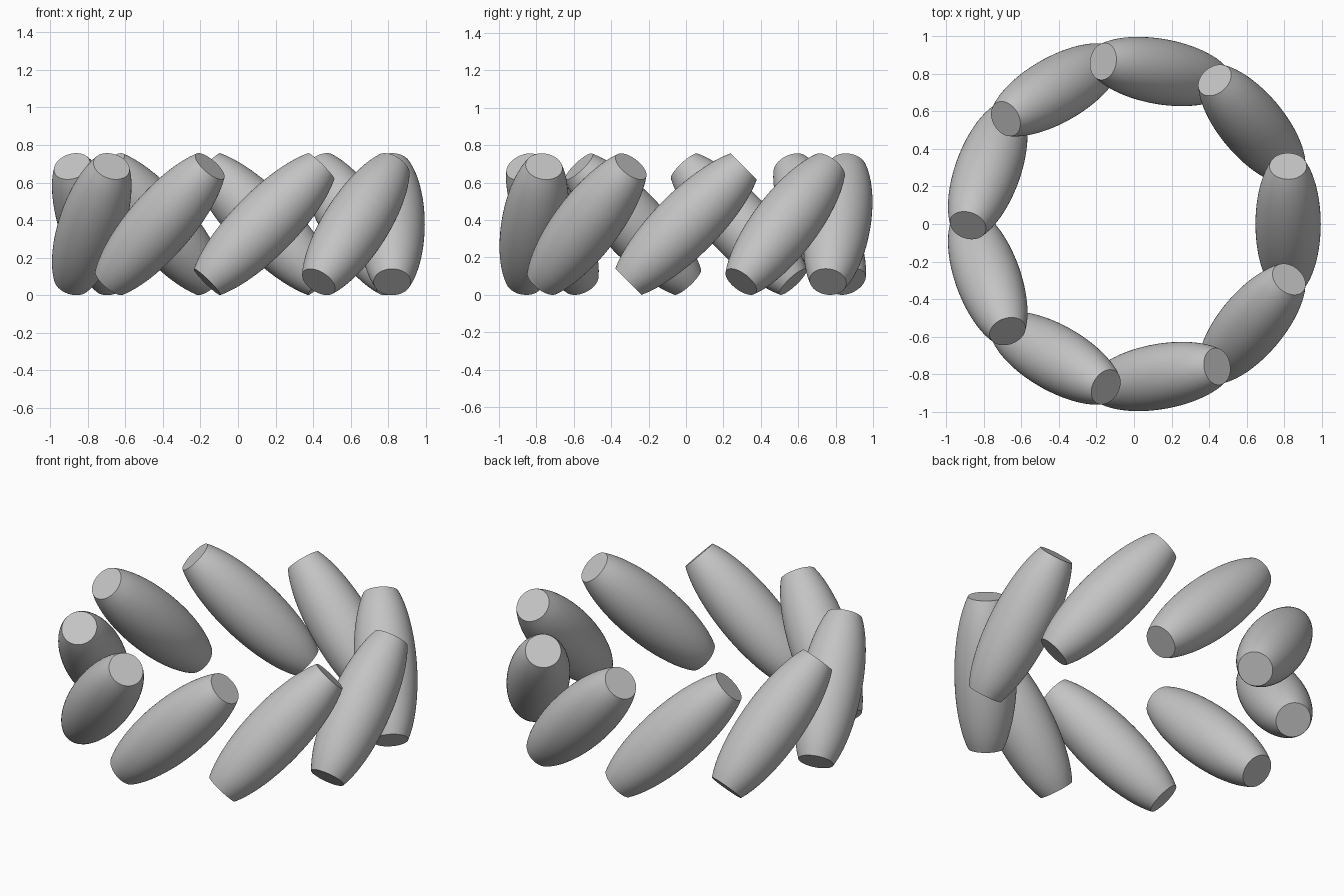
import bpy, bmesh
from math import radians, sqrt
from mathutils import Matrix, Vector

if "Cube" in bpy.data.objects:
    bpy.data.objects.remove(bpy.data.objects["Cube"], do_unlink=True)

COUNT = 9            # barrels in the ring
RING_RADIUS = 0.825
HALF_LENGTH = 0.436
MID_RADIUS = 0.174
END_RADIUS = 0.099
TILT = radians(-45)
STEPS = 24

# Plain grey material
grey = bpy.data.materials.new("plain grey")
grey.use_nodes = True
colour = (0.55, 0.55, 0.55, 1)
grey.diffuse_color = colour
grey.node_tree.nodes["Principled BSDF"].inputs["Base Color"].default_value = colour

# Barrel: elliptical profile with flat ends, spun around its long axis
drop = 1 - (END_RADIUS / MID_RADIUS) ** 2
profile = [(0, -HALF_LENGTH)]
for i in range(STEPS + 1):
    t = 2 * i / STEPS - 1
    profile.append((MID_RADIUS * sqrt(1 - drop * t * t), t * HALF_LENGTH))
profile.append((0, HALF_LENGTH))

bm = bmesh.new()
verts = [bm.verts.new((r, 0, z)) for r, z in profile]
edges = [bm.edges.new(pair) for pair in zip(verts, verts[1:])]
bmesh.ops.spin(bm, geom=verts + edges, cent=(0, 0, 0), axis=(0, 0, 1),
               angle=radians(360), steps=64)
bmesh.ops.remove_doubles(bm, verts=bm.verts, dist=0.0001)
bmesh.ops.recalc_face_normals(bm, faces=bm.faces)
mesh = bpy.data.meshes.new("barrel")
bm.to_mesh(mesh)
bm.free()
mesh.materials.append(grey)

# Ring of leaning barrels, all sharing one mesh
height = (HALF_LENGTH + END_RADIUS) * sqrt(0.5)
lean = Matrix.Translation(Vector((RING_RADIUS, 0, height))) @ Matrix.Rotation(TILT, 4, "X")
centre = Matrix.Translation(Vector((-0.004, 0, 0)))
for i in range(COUNT):
    barrel = bpy.data.objects.new(f"barrel_{i + 1}", mesh)
    bpy.context.collection.objects.link(barrel)
    barrel.matrix_world = centre @ Matrix.Rotation(radians(360 * i / COUNT), 4, "Z") @ lean

# Smooth sides with crisp flat ends
bpy.ops.object.select_all(action="DESELECT")
barrel.select_set(True)
bpy.context.view_layer.objects.active = barrel
bpy.ops.object.shade_smooth_by_angle(angle=radians(30))
